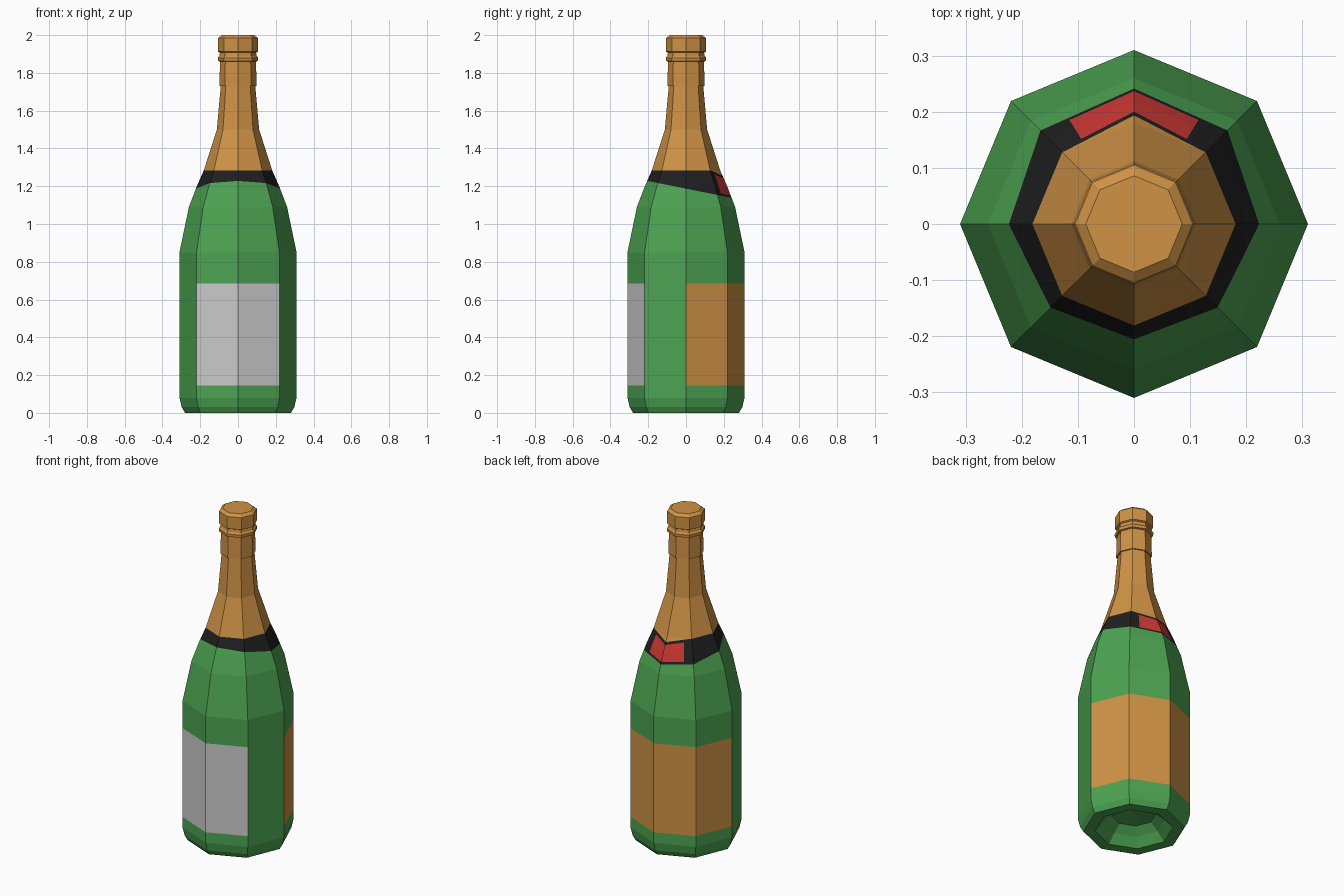
import bpy, bmesh, math
from mathutils import Vector

if "Cube" in bpy.data.objects:
    bpy.data.objects.remove(bpy.data.objects["Cube"])


def material(name, rgb):
    m = bpy.data.materials.new(name)
    m.diffuse_color = (*rgb, 1)
    m.use_nodes = True
    m.node_tree.nodes["Principled BSDF"].inputs["Base Color"].default_value = m.diffuse_color
    return m


GREEN, GOLD, SILVER, BLACK, RED = range(5)
MATS = [material("green_glass", (0.074, 0.37, 0.084)),
        material("gold_foil", (0.63, 0.29, 0.06)),
        material("silver_label", (0.60, 0.60, 0.60)),
        material("black_band", (0.014, 0.014, 0.014)),
        material("red_seal", (0.62, 0.04, 0.036))]
SIDES = 8


def lathe(profile):
    """Eight-sided solid of revolution; zero radius closes with a point."""
    bm = bmesh.new()
    rings = []
    for r, z in profile:
        n = SIDES if r > 0 else 1
        rings.append([bm.verts.new((r * math.cos(math.tau * i / SIDES),
                                    r * math.sin(math.tau * i / SIDES), z)) for i in range(n)])
    for a, b in zip(rings, rings[1:]):
        for i in range(SIDES):
            j = (i + 1) % SIDES
            quad = [a[i % len(a)], a[j % len(a)], b[j % len(b)], b[i % len(b)]]
            bm.faces.new(list(dict.fromkeys(quad)))
    bmesh.ops.recalc_face_normals(bm, faces=bm.faces)
    return bm


def finish(bm, name):
    me = bpy.data.meshes.new(name)
    bm.to_mesh(me)
    bm.free()
    for m in MATS:
        me.materials.append(m)
    ob = bpy.data.objects.new(name, me)
    bpy.context.collection.objects.link(ob)


def cut(bm, co, no):
    """Cut the shoulder faces along a plane."""
    faces = [f for f in bm.faces if 1.05 < f.calc_center_median().z < 1.45]
    geom = set(faces)
    for f in faces:
        geom.update(f.edges)
        geom.update(f.verts)
    bmesh.ops.bisect_plane(bm, geom=list(geom), dist=1e-5, plane_co=co, plane_no=no)


# bottle body: hollow base, straight sides, shoulder and neck
LABEL_LOW, LABEL_HIGH = 0.145, 0.685
body = lathe([(0, 0.10), (0.12, 0.09), (0.17, 0.05), (0.215, 0), (0.28, 0), (0.298, 0.03),
              (0.31, 0.08), (0.31, LABEL_LOW), (0.31, LABEL_HIGH), (0.31, 0.85), (0.26, 1.09),
              (0.218, 1.20), (0.181, 1.284), (0.112, 1.50), (0.091, 1.735), (0, 1.735)])

# painted borders on the shoulder, each a sloping line z = height + slope * y
FOIL_Z, BACK, DIP, TILT = 1.284, 0.13, -0.45, -0.2
BAND, SEAL_LOW, SEAL_GAP = 1.187, 1.198, 0.012
for height, slope in ((FOIL_Z - DIP * BACK, DIP), (FOIL_Z - SEAL_GAP - DIP * BACK, DIP),
                      (BAND, TILT), (SEAL_LOW, TILT)):
    cut(body, Vector((0, 0, height)), Vector((0, -slope, 1)))
for s in (-1, 1):
    cut(body, Vector((0, 0, 0)), Vector((1, s * 0.62, 0)))

for f in body.faces:
    c = f.calc_center_median()
    foil_edge = FOIL_Z + DIP * max(0, c.y - BACK)
    f.material_index = GREEN
    if c.z > foil_edge:
        f.material_index = GOLD
    elif c.z > BAND + TILT * c.y:
        seal = (c.y > 0 and abs(c.x) < 0.62 * c.y and c.z > SEAL_LOW + TILT * c.y
                and c.z < FOIL_Z - SEAL_GAP + DIP * (c.y - BACK))
        f.material_index = RED if seal else BLACK
    elif LABEL_LOW < c.z < LABEL_HIGH and math.hypot(c.x, c.y) > 0.25:
        if c.y > 0:
            f.material_index = GOLD          # back label, four sides
        elif abs(c.x) < 0.2:
            f.material_index = SILVER        # front label, two sides
finish(body, "bottle_body")

# foil-wrapped neck top with collar ring and stopper cap
cap = lathe([(0, 1.73), (0.099, 1.73), (0.095, 1.86), (0.106, 1.863), (0.107, 1.88),
             (0.099, 1.89), (0.096, 1.907), (0.105, 1.912), (0.105, 1.985),
             (0.086, 2.0), (0, 2.0)])
for f in cap.faces:
    f.material_index = GOLD
finish(cap, "neck_foil_cap")
